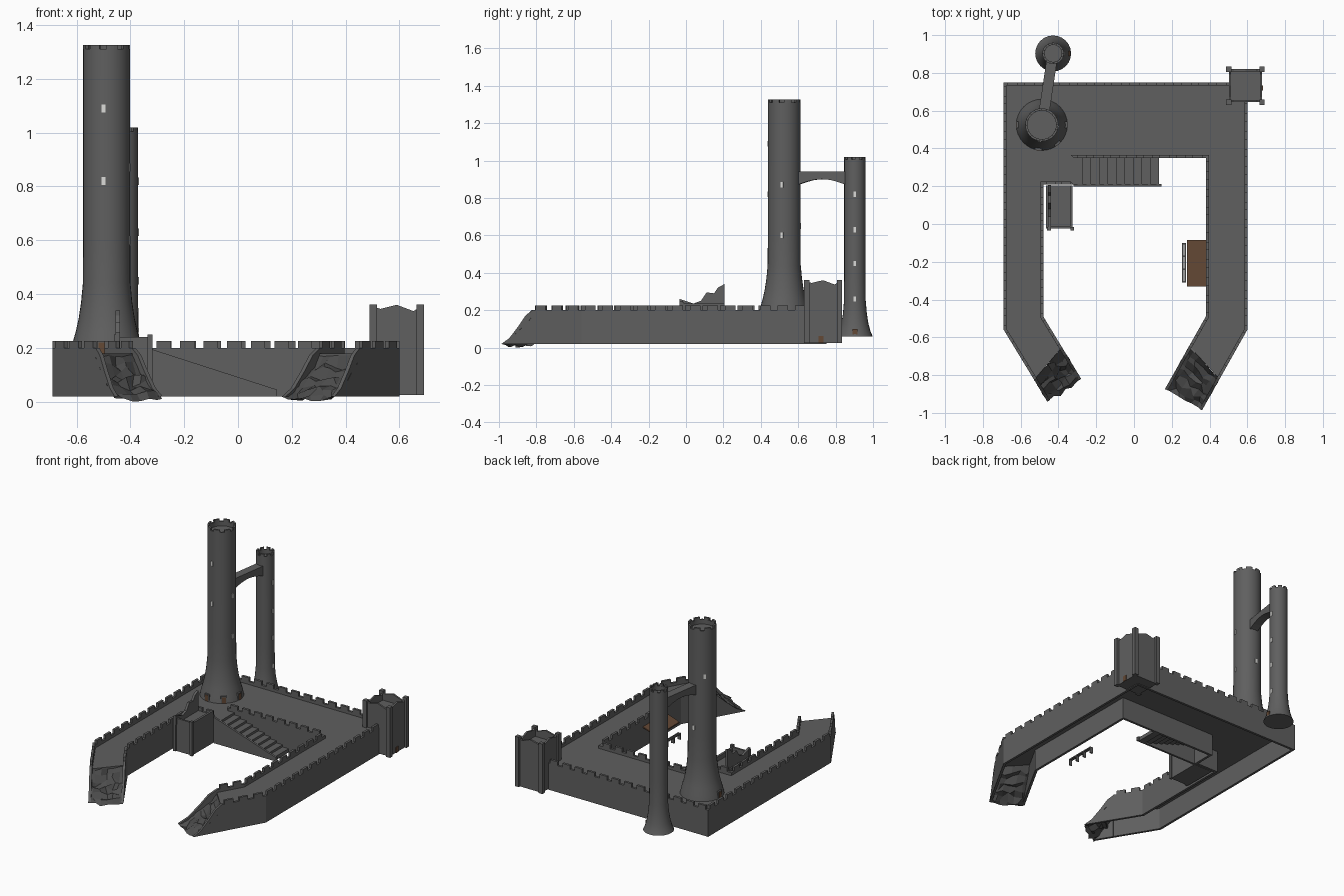
import bpy, bmesh, math, random
from mathutils import Vector, Matrix

if "Cube" in bpy.data.objects:
    bpy.data.objects.remove(bpy.data.objects["Cube"])

random.seed(4)


def material(name, c):
    m = bpy.data.materials.new(name)
    m.diffuse_color = (*c, 1)
    m.use_nodes = True
    m.node_tree.nodes["Principled BSDF"].inputs["Base Color"].default_value = m.diffuse_color
    return m


STONE = material("dark stone", (0.115, 0.115, 0.115))
RUBBLE = material("rubble", (0.075, 0.075, 0.075))
LIGHT = material("window light", (0.7, 0.7, 0.68))
WOOD = material("brown wood", (0.125, 0.065, 0.035))


def finish(name, bm, mat, smooth=False):
    bmesh.ops.recalc_face_normals(bm, faces=bm.faces)
    me = bpy.data.meshes.new(name)
    bm.to_mesh(me)
    bm.free()
    me.materials.append(mat)
    ob = bpy.data.objects.new(name, me)
    bpy.context.collection.objects.link(ob)
    if smooth:
        bpy.ops.object.select_all(action='DESELECT')
        ob.select_set(True)
        bpy.context.view_layer.objects.active = ob
        bpy.ops.object.shade_smooth_by_angle(angle=math.radians(35))
    return ob


def extrude(bm, pts, vec):
    """Solid from a flat polygon pushed along vec."""
    vec = Vector(vec)
    a = [bm.verts.new(p) for p in pts]
    b = [bm.verts.new(Vector(p) + vec) for p in pts]
    bm.faces.new(a)
    bm.faces.new(b[::-1])
    for i in range(len(a)):
        j = (i + 1) % len(a)
        bm.faces.new((a[i], a[j], b[j], b[i]))


def prism(bm, pts, z0, z1):
    extrude(bm, [(p[0], p[1], z0) for p in pts], (0, 0, z1 - z0))


def box(bm, x0, x1, y0, y1, z0, z1):
    prism(bm, [(x0, y0), (x1, y0), (x1, y1), (x0, y1)], z0, z1)


# ---- curtain wall outline, walkway always on the left of the path
GROUND, DECK, TOP, MERLON, T = 0.02, 0.18, 0.2, 0.225, 0.016
UL, UR = Vector((0.52, -0.855)), Vector((-0.49, -0.87))
RB, LB = Vector((0.60, -0.56)), Vector((-0.69, -0.56))
LI, RI = Vector((-0.48, -0.49)), Vector((0.38, -0.49))
path = [RB + UR * 0.30, RB, (0.60, 0.75), (-0.69, 0.75), LB, LB + UL * 0.31,
        LI + UL * 0.19, LI, (-0.48, 0.21), (-0.32, 0.21), (-0.32, 0.35),
        (0.38, 0.35), RI, RI + UR * 0.18]
path = [Vector(p) for p in path]
N = len(path)
OPEN = {5, N - 1}      # broken ends, no wall
LOW = {9}              # stair head, wall only up to the walkway


def left(d):
    return Vector((-d.y, d.x))


def seg_dir(i):
    return (path[(i + 1) % N] - path[i]).normalized()


def inset(i):
    a, b = (i - 1) % N, i
    if a in OPEN:
        return path[i] + left(seg_dir(b)) * T
    if b in OPEN:
        return path[i] + left(seg_dir(a)) * T
    n1, n2 = left(seg_dir(a)), left(seg_dir(b))
    return path[i] + (n1 + n2) * (T / (1 + n1.dot(n2)))


walls, merlons = bmesh.new(), bmesh.new()
for i in range(N):
    if i in OPEN:
        continue
    j = (i + 1) % N
    prism(walls, [path[i], path[j], inset(j), inset(i)], GROUND, DECK if i in LOW else TOP)
    if i in LOW:
        continue
    d, length = seg_dir(i), (path[j] - path[i]).length
    n = max(1, round(length / 0.093))
    step = length / n
    for k in range(n):
        a = path[i] + d * (step * (k + 0.2))
        b = a + d * step * 0.6
        prism(merlons, [a, b, b + left(d) * T, a + left(d) * T], TOP, MERLON)
finish("curtain_wall", walls, STONE)
finish("wall_merlons", merlons, STONE)

bm = bmesh.new()
prism(bm, path, DECK - 0.014, DECK)
finish("walkway", bm, STONE)

# ---- broken wall ends and the rubble slopes between them
CURVE = [(0, TOP), (0.22, 0.172), (0.45, 0.115), (0.75, 0.05), (1, GROUND)]


def broken_end(name, outer, inner, u, so, to, si, ti, side):
    bm = bmesh.new()
    for base, s, t, sgn in ((outer, so, to, side), (inner, si, ti, -side)):
        pts = [(*(base + u * (s + (t - s) * f)), z) for f, z in CURVE]
        pts.append((*(base + u * s), GROUND))
        extrude(bm, pts, (*(left(u) * T * sgn), 0))
    finish(name + "_broken_wall", bm, STONE)
    bm = bmesh.new()
    rows, cols = 9, 7
    grid = []
    for r in range(rows):
        f = r / (rows - 1)
        a, b = outer + u * (so + (to - so) * f), inner + u * (si + (ti - si) * f)
        row = []
        for c in range(cols):
            p = a.lerp(b, c / (cols - 1))
            z = DECK - 0.01 - 0.155 * f ** 0.8
            edge = r == 0 or c in (0, cols - 1)
            j = 0.004 if edge else 0.02
            z = max(0.0, z - (0 if edge else 0.008) + random.uniform(-j, j))
            if r == rows - 1:
                z = random.uniform(0, 0.02)
            row.append(bm.verts.new((p.x + random.uniform(-j, j) * 0.6,
                                     max(-0.99, p.y + random.uniform(-j, j) * 0.6), z)))
        grid.append(row)
    for r in range(rows - 1):
        for c in range(cols - 1):
            bm.faces.new((grid[r][c], grid[r][c + 1], grid[r + 1][c + 1], grid[r + 1][c]))
    finish(name + "_rubble", bm, RUBBLE)


broken_end("left", LB, LI, UL, 0.31, 0.445, 0.19, 0.385, 1)
broken_end("right", RB, RI, UR, 0.30, 0.49, 0.18, 0.44, -1)


# ---- round towers: lathe, battlements, windows
def tower(name, cx, cy, profile, n=32):
    r, top = profile[-1]
    ri, floor = r - 0.012, top - 0.03
    prof = [(0, profile[0][1])] + profile + [(ri, top), (ri, floor), (0, floor)]
    bm = bmesh.new()
    vs = [bm.verts.new((cx + p, cy, z)) for p, z in prof]
    es = [bm.edges.new(e) for e in zip(vs, vs[1:])]
    bmesh.ops.spin(bm, geom=vs + es, cent=(cx, cy, 0), axis=(0, 0, 1),
                   angle=math.tau, steps=n)
    bmesh.ops.remove_doubles(bm, verts=bm.verts, dist=1e-4)
    finish(name, bm, STONE, True)
    bm = bmesh.new()
    for k in range(8):
        angs = [math.tau * (k + 0.6 * q / 3) / 8 for q in range(4)]
        ring = [(cx + r * math.cos(a), cy + r * math.sin(a)) for a in angs]
        ring += [(cx + ri * math.cos(a), cy + ri * math.sin(a)) for a in angs[::-1]]
        prism(bm, ring, top, top + 0.015)
    finish(name + "_merlons", bm, STONE)


def plates(name, cx, cy, spots, mat, w, h, depth):
    """Small upright plates; each spot is angle, radius, middle height."""
    bm = bmesh.new()
    for ang, r, z in spots:
        a = math.radians(ang)
        m = (Matrix.Translation((cx + r * math.cos(a), cy + r * math.sin(a), z))
             @ Matrix.Rotation(a, 4, 'Z') @ Matrix.Diagonal((depth, w, h, 1)))
        bmesh.ops.create_cube(bm, size=1, matrix=m)
    finish(name, bm, mat)


BX, BY, SX, SY = -0.488, 0.525, -0.428, 0.903
tower("large_tower", BX, BY, [(0.136, 0.178), (0.128, 0.215), (0.115, 0.26), (0.104, 0.31),
                              (0.095, 0.37), (0.0885, 0.44), (0.0875, 0.6), (0.0875, 1.31)])
tower("small_tower", SX, SY, [(0.095, 0.06), (0.084, 0.085), (0.073, 0.125), (0.064, 0.18),
                              (0.058, 0.25), (0.057, 0.4), (0.057, 1.005)], 24)
plates("large_tower_windows", BX, BY,
       [(262, 0.086, 0.82), (262, 0.086, 1.09), (-8, 0.086, 0.6), (-8, 0.086, 0.87),
        (90, 0.086, 0.65), (135, 0.086, 1.0)], LIGHT, 0.015, 0.03, 0.008)
plates("small_tower_windows", SX, SY, [(0, 0.0555, z) for z in (0.26, 0.45, 0.63, 0.82)],
       LIGHT, 0.014, 0.028, 0.008)
plates("large_tower_door_frames", BX, BY, [(a, 0.122, 0.202) for a in (0, 180, 262, 310)],
       STONE, 0.036, 0.048, 0.026)
plates("large_tower_doors", BX, BY, [(a, 0.133, 0.2) for a in (0, 180, 262, 310)],
       WOOD, 0.024, 0.04, 0.008)
plates("small_tower_door", SX, SY, [(0, 0.085, 0.082)], WOOD, 0.026, 0.036, 0.009)

# ---- arched bridge between the towers
a, b = Vector((-0.475, 0.60)), Vector((-0.436, 0.86))
d = (b - a).normalized()
side = left(d) * 0.028
pts = [(*(a - side), 0.94)]
for k in range(11):
    f = k / 10
    pts.append((*(a.lerp(b, f) - side), 0.87 + 0.03 * math.sin(math.pi * f)))
pts.append((*(b - side), 0.94))
bm = bmesh.new()
extrude(bm, pts, (*(side * 2), 0))
finish("tower_bridge", bm, STONE)

# ---- square corner turret with uneven wall tops
x0, x1, y0, y1 = 0.502, 0.678, 0.645, 0.82
RAG = [(0, 0.355), (0.15, 0.345), (0.5, 0.36), (0.85, 0.337), (1, 0.352)]
bm = bmesh.new()
for y in (y0, y1 - 0.012):
    extrude(bm, [(x0, y, 0.025)] + [(x0 + (x1 - x0) * f, y, z) for f, z in RAG]
            + [(x1, y, 0.025)], (0, 0.012, 0))
for x in (x0, x1 - 0.012):
    extrude(bm, [(x, y0, 0.025)] + [(x, y0 + (y1 - y0) * f, z) for f, z in RAG]
            + [(x, y1, 0.025)], (0.012, 0, 0))
box(bm, x0, x1, y0, y1, 0.025, 0.035)
box(bm, x0, x1, y0, y1, 0.29, 0.30)
for x in (x0, x1):
    for y in (y0, y1):
        box(bm, x - 0.014, x + 0.014, y - 0.014, y + 0.014, 0.025, 0.362)
finish("corner_turret", bm, STONE)
bm = bmesh.new()
box(bm, x1 - 0.002, x1 + 0.005, 0.708, 0.734, 0.025, 0.062)
finish("turret_door", bm, WOOD)

# ---- yard stairs with a sloping side wall
bm = bmesh.new()
STEPS = 10
for k in range(STEPS):
    z = DECK - 0.15 * k / STEPS
    xs = -0.32 + 0.45 * k / STEPS
    box(bm, xs, xs + 0.047, 0.21, 0.35, z - 0.03 if z > 0.055 else GROUND, z)
extrude(bm, [(-0.32, 0.198, GROUND), (0.145, 0.198, GROUND), (0.145, 0.198, 0.045),
             (-0.32, 0.198, 0.195)], (0, 0.014, 0))
finish("yard_stairs", bm, STONE)

# ---- ruined guard house beside the stairs
bm = bmesh.new()
box(bm, -0.465, -0.325, -0.025, 0.205, GROUND, 0.205)
box(bm, -0.34, -0.325, -0.025, 0.205, 0.205, 0.235)
box(bm, -0.44, -0.325, -0.025, -0.012, 0.205, 0.24)
extrude(bm, [(-0.455, -0.035, 0.2), (-0.455, -0.035, 0.26), (-0.455, 0.04, 0.235),
             (-0.455, 0.08, 0.25), (-0.455, 0.11, 0.295), (-0.455, 0.15, 0.29),
             (-0.455, 0.17, 0.32), (-0.455, 0.207, 0.34), (-0.455, 0.207, 0.2)], (0.016, 0, 0))
for x in (-0.455, -0.33):
    box(bm, x - 0.006, x + 0.012, -0.035, -0.015, GROUND, 0.25)
finish("guard_house", bm, STONE)

# ---- yard stall: wooden awning and counter frame
bm = bmesh.new()
extrude(bm, [(0.28, -0.33, 0.115), (0.38, -0.33, 0.15), (0.38, -0.33, 0.158),
             (0.28, -0.33, 0.123)], (0, 0.245, 0))
finish("stall_awning", bm, WOOD)
bm = bmesh.new()
for x in (0.254, 0.267):
    box(bm, x, x + 0.008, -0.31, -0.10, 0.055, 0.063)
for y in (-0.31, -0.243, -0.175, -0.108):
    box(bm, 0.254, 0.275, y, y + 0.008, GROUND, 0.06)
finish("stall_counter", bm, STONE)
